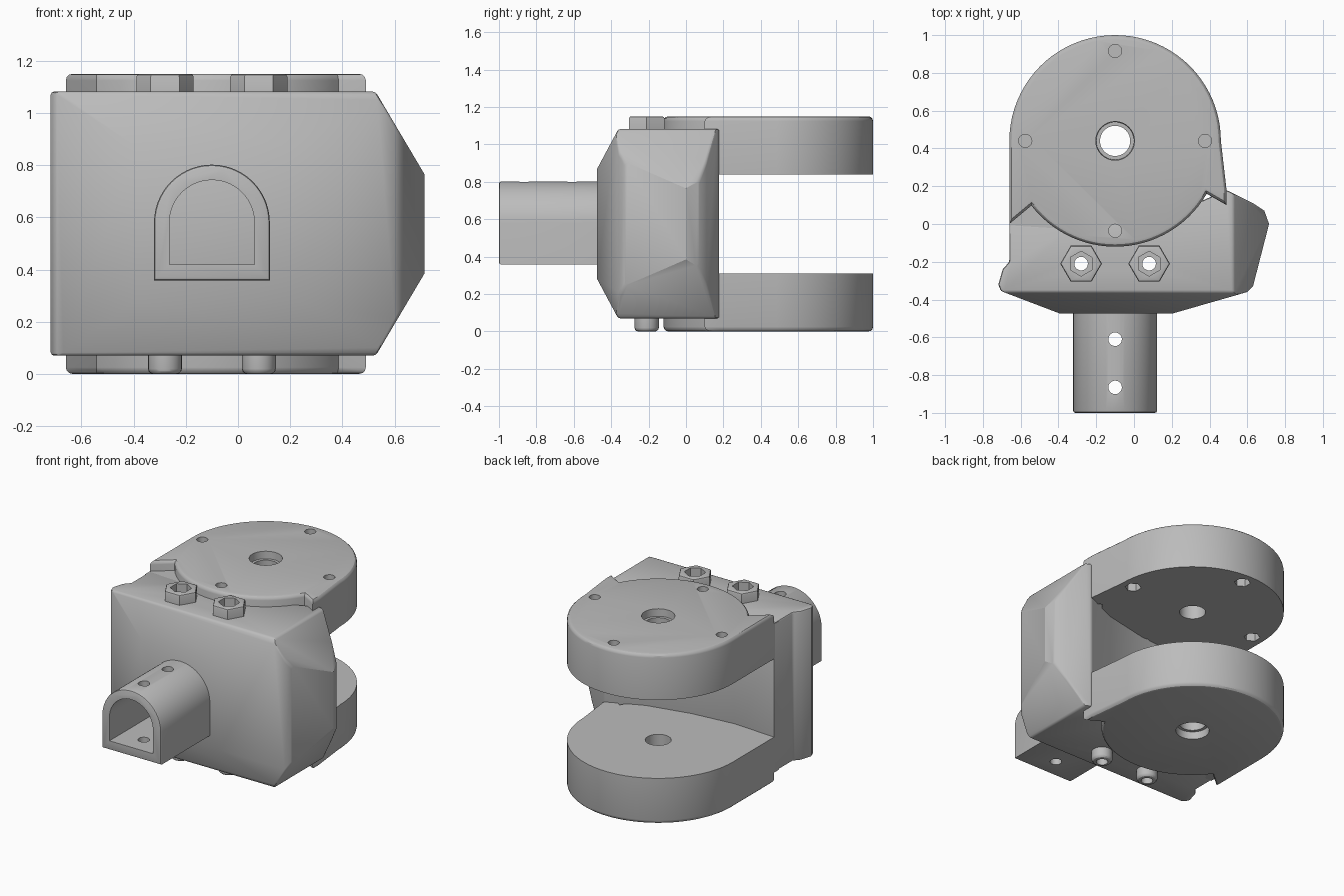
import bpy, bmesh
from math import cos, sin, pi, radians
from mathutils import Matrix, Vector

if "Cube" in bpy.data.objects:
    bpy.data.objects.remove(bpy.data.objects["Cube"], do_unlink=True)

grey = bpy.data.materials.new("plain_grey")
grey.use_nodes = True
GREY = (0.5, 0.5, 0.5, 1)
grey.diffuse_color = GREY
grey.node_tree.nodes["Principled BSDF"].inputs["Base Color"].default_value = GREY

H = 1.15                 # overall height
CX, CY, R = -0.1, 0.44, 0.56   # hinge axis and lug radius
BOLTS = [(-0.28, -0.21), (0.08, -0.21)]


def arc(cx, cy, r, a, b, n):
    return [(cx + r * cos(radians(a + (b - a) * i / n)),
             cy + r * sin(radians(a + (b - a) * i / n))) for i in range(n + 1)]


def finish(bm, name):
    bmesh.ops.recalc_face_normals(bm, faces=bm.faces)
    mesh = bpy.data.meshes.new(name)
    bm.to_mesh(mesh)
    bm.free()
    mesh.materials.append(grey)
    ob = bpy.data.objects.new(name, mesh)
    bpy.context.collection.objects.link(ob)
    return ob


def prism_bm(points, z0, z1, round_top=0, segments=3):
    bm = bmesh.new()
    base = bm.faces.new([bm.verts.new((x, y, z0)) for x, y in points])
    new = bmesh.ops.extrude_face_region(bm, geom=[base], use_keep_orig=True)["geom"]
    top = [f for f in new if isinstance(f, bmesh.types.BMFace)][0]
    bmesh.ops.translate(bm, verts=top.verts, vec=(0, 0, z1 - z0))
    bmesh.ops.recalc_face_normals(bm, faces=bm.faces)
    if round_top:
        bmesh.ops.bevel(bm, geom=list(top.edges), offset=round_top,
                        segments=segments, profile=0.5, affect='EDGES')
    return bm


def prism(name, points, z0, z1, round_top=0, segments=3):
    return finish(prism_bm(points, z0, z1, round_top, segments), name)


def cone(name, x, y, z0, z1, r0, r1, sides=32):
    bm = bmesh.new()
    bmesh.ops.create_cone(bm, cap_ends=True, segments=sides, radius1=r0, radius2=r1,
                          depth=z1 - z0,
                          matrix=Matrix.Translation((x, y, (z0 + z1) / 2)))
    return finish(bm, name)


def apply(ob, kind, **settings):
    mod = ob.modifiers.new(kind.lower(), kind)
    for key, value in settings.items():
        setattr(mod, key, value)
    bpy.ops.object.select_all(action='DESELECT')
    bpy.context.view_layer.objects.active = ob
    ob.select_set(True)
    bpy.ops.object.modifier_apply(modifier=mod.name)


def cut(ob, *cutters):
    for c in cutters:
        apply(ob, 'BOOLEAN', operation='DIFFERENCE', solver='EXACT', object=c)
        bpy.data.objects.remove(c, do_unlink=True)


def flip(ob):
    """Mirror a part from the top of the model to the bottom."""
    ob.data.transform(Matrix.Translation((0, 0, H)) @ Matrix.Diagonal((1, 1, -1, 1)))
    ob.data.flip_normals()


# Hinge lugs: round plate with a raised front rim, notched at both shoulders
lug = (arc(CX, CY, R, 0, 180, 40) + [(-0.66, 0)]
       + arc(CX, CY, R, 217.7, 330, 28) + [(0.49, 0.1), (0.49, 0.18)])
gusset = [(-0.66, -0.05), (-0.4, -0.05), (-0.5, 0.12), (-0.54, 0.1), (-0.66, 0)]
for side in ("upper", "lower"):
    plate = prism(side + "_lug", lug, 0.84, H, 0.025)
    corner = prism(side + "_lug_corner", gusset, 0.84, 1.08)
    cut(plate, cone("pin_cut", CX, CY, 0.7, 1.3, 0.08, 0.08),
        cone("pin_sink", CX, CY, 1.1, 1.2, 0.1, 0.105))
    if side == "upper":
        for dx, dy in ((-1, 0), (1, 0), (0, 1), (0, -1)):
            x, y = CX + dx * 0.476, CY + dy * 0.476
            cut(plate, cone("screw_cut", x, y, 0.8, 1.3, 0.035, 0.035, 20),
                cone("nut_pocket", x, y, 0.8, 0.92, 0.05, 0.05, 6))
    else:
        flip(plate)
        flip(corner)

# Main block: outline extruded, then sloped off at the front and right
outline = [(-0.705, -0.355), (-0.39, -0.475), (0.2, -0.475), (0.6, -0.36), (0.63, -0.33),
           (0.715, 0), (0.69, 0.07), (0.63, 0.11), (0.49, 0.18),
           (0.25, 0.075), (-0.05, 0.01), (-0.35, -0.02), (-0.66, 0),
           (-0.66, -0.2), (-0.695, -0.24), (-0.718, -0.32)]
bm = prism_bm(outline, 0.07, 1.082)
for s in (1, -1):
    for y_z, normal in (((0, -0.475, 0.295), (0, -0.215, 0.115 * s)),
                        ((0.715, 0, 0.19), (0.38, 0, 0.225 * s))):
        point = Vector((y_z[0], y_z[1], H / 2 + s * y_z[2]))
        bmesh.ops.bisect_plane(bm, geom=bm.verts[:] + bm.edges[:] + bm.faces[:],
                               plane_co=point, plane_no=normal, clear_outer=True)
        bmesh.ops.holes_fill(bm, edges=[e for e in bm.edges if e.is_boundary])
block = finish(bm, "main_block")
apply(block, 'BEVEL', width=0.012, segments=2, limit_method='ANGLE',
      angle_limit=radians(40))
for x, y in BOLTS:
    cut(block, cone("bolt_cut", x, y, -0.2, 1.4, 0.036, 0.036, 20))

# Hex nut seats on top, round bolt seats underneath
for i, (x, y) in enumerate(BOLTS):
    tag = ("left", "right")[1 - i]
    hexagon = arc(x, y, 0.11, 0, 300, 5)
    nut = prism(tag + "_nut_seat", hexagon, 1.06, H, 0.012, 2)
    cut(nut, cone("nut_hole", x, y, 1.0, 1.3, 0.066, 0.066, 6))
    boss = prism(tag + "_bolt_seat", arc(x, y, 0.065, 0, 345, 23), 1.06, H, 0.02)
    cut(boss, cone("bolt_hole", x, y, 1.0, 1.3, 0.036, 0.036, 20))
    flip(boss)


# Arched tube pointing forward, drilled twice from top to bottom
def arch(r, floor):
    return [(CX + r, floor)] + arc(CX, 0.58, r, 0, 180, 28) + [(CX - r, floor)]


stand = Matrix.Rotation(pi / 2, 4, 'X')
tube = prism("arched_tube", arch(0.222, 0.358), 0.4, 1.0, 0.012, 2)
bore = prism("tube_bore", arch(0.163, 0.42), 0.47, 1.1)
for ob in (tube, bore):
    ob.data.transform(stand)
cut(tube, bore)
for y in (-0.61, -0.865):
    cut(tube, cone("tube_hole", CX, y, 0.2, 1.0, 0.036, 0.036, 20))

# Smooth the curved walls and keep the corners crisp
bpy.ops.object.select_all(action='DESELECT')
for ob in bpy.context.scene.objects:
    if ob.type == 'MESH':
        ob.select_set(True)
        bpy.context.view_layer.objects.active = ob
bpy.ops.object.shade_smooth_by_angle(angle=radians(30))
